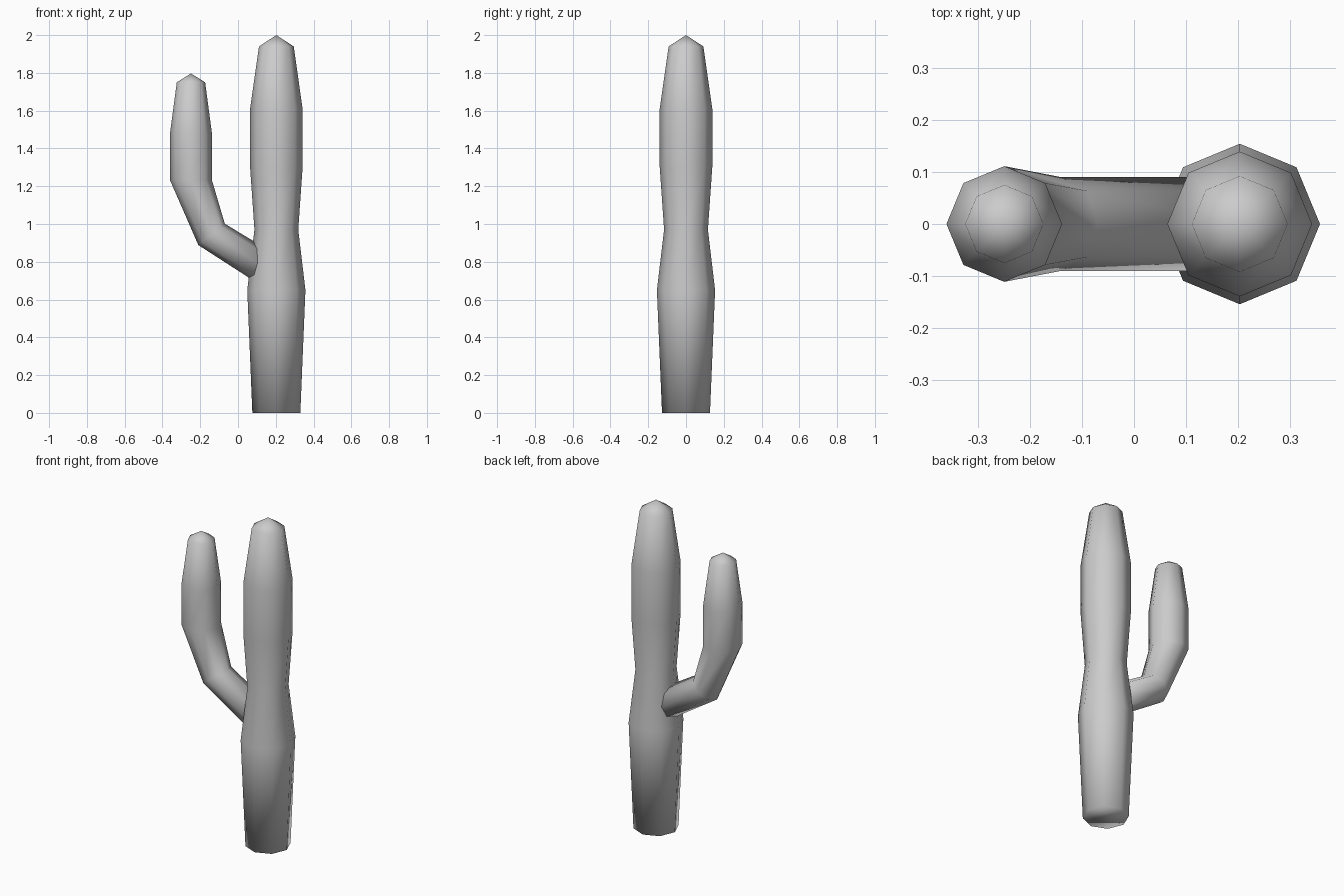
import bpy, bmesh
from math import cos, sin, pi, radians
from mathutils import Vector

if "Cube" in bpy.data.objects:
    bpy.data.objects.remove(bpy.data.objects["Cube"])

SIDES = 8


def tube(name, rings, tip):
    """Loft octagonal rings (x, z, radius, tilt in degrees) and close with a pointed tip."""
    bm = bmesh.new()
    loops = []
    for x, z, r, tilt in rings:
        u = Vector((cos(radians(tilt)), 0, sin(radians(tilt))))
        v = Vector((0, 1, 0))
        loops.append([bm.verts.new(Vector((x, 0, z)) + r * (cos(a) * u + sin(a) * v))
                      for a in (2 * pi * i / SIDES for i in range(SIDES))])
    apex = bm.verts.new((tip[0], 0, tip[1]))
    for i in range(SIDES):
        j = (i + 1) % SIDES
        for lo, hi in zip(loops, loops[1:]):
            bm.faces.new((lo[i], lo[j], hi[j], hi[i]))
        bm.faces.new((loops[-1][i], loops[-1][j], apex))
    bm.faces.new(loops[0][::-1])
    bmesh.ops.recalc_face_normals(bm, faces=bm.faces)
    for f in bm.faces:
        f.smooth = True
    mesh = bpy.data.meshes.new(name)
    bm.to_mesh(mesh)
    bm.free()
    obj = bpy.data.objects.new(name, mesh)
    bpy.context.collection.objects.link(obj)
    return obj


# Main upright stem
CX = 0.203
stem_profile = [(0, 0.127), (0.65, 0.154), (0.97, 0.116),
                (1.3, 0.139), (1.61, 0.139), (1.94, 0.092)]
tube("cactus_trunk", [(CX, z, r, 0) for z, r in stem_profile], (CX, 2.0))

# Bent side arm, starting inside the trunk
tube("cactus_arm", [(0.16, 0.757, 0.09, 58), (-0.14, 0.945, 0.09, 39),
                    (-0.249, 1.232, 0.111, 0), (-0.249, 1.48, 0.111, 0),
                    (-0.249, 1.75, 0.075, 0)], (-0.249, 1.797))
